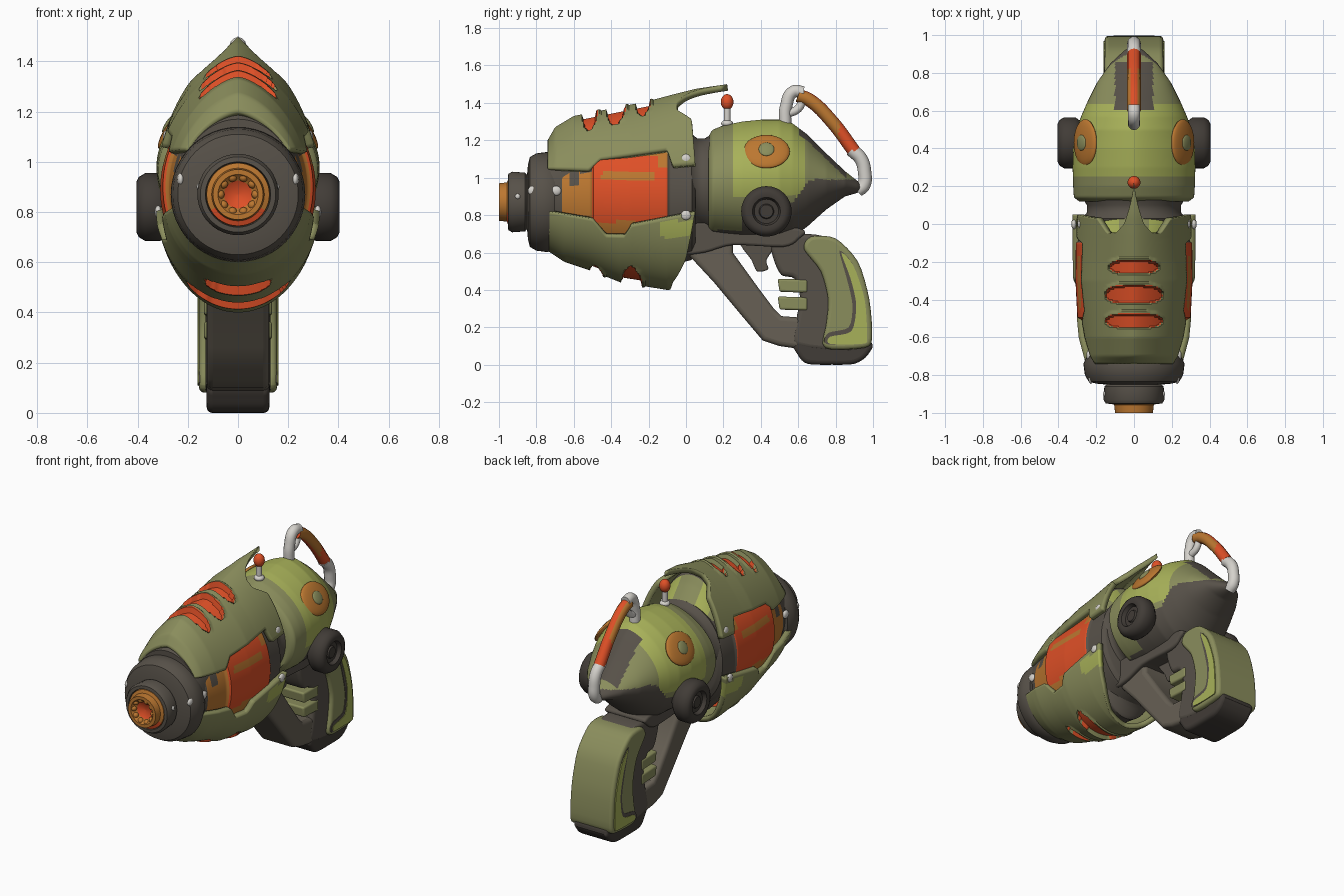
import bpy, bmesh
from math import sin, cos, pi, asin, sqrt, radians, copysign
from mathutils import Vector, Matrix

cube = bpy.data.objects.get("Cube")
if cube:
    bpy.data.objects.remove(cube)


def material(name, *rgb):
    mat = bpy.data.materials.new(name)
    mat.use_nodes = True
    mat.diffuse_color = (*rgb, 1)
    mat.node_tree.nodes["Principled BSDF"].inputs["Base Color"].default_value = (*rgb, 1)
    return mat


OLIVE = material("olive green", .255, .268, .108)
LIME = material("light green", .39, .44, .1)
DARK = material("dark grey", .095, .082, .066)
BROWN = material("warm grey", .135, .117, .09)
BLACK = material("near black", .053, .045, .038)
RED = material("orange red", .74, .08, .02)
ORANGE = material("orange", .5, .185, .03)
WHITE = material("off white", .66, .64, .6)
AXIS = .87      # height of the barrel axis


def interp(table, x, column=1):
    """Linear lookup in a table of rows keyed by their first value."""
    if x <= table[0][0]:
        return table[0][column]
    for a, b in zip(table, table[1:]):
        if x <= b[0]:
            return a[column] + (b[column] - a[column]) * (x - a[0]) / (b[0] - a[0])
    return table[-1][column]


def paint(mesh, mats, rule):
    for mat in mats:
        mesh.materials.append(mat)
    if rule:
        for face in mesh.polygons:
            face.material_index = mats.index(rule(face.center))


def activate(obj):
    bpy.ops.object.select_all(action='DESELECT')
    obj.select_set(True)
    bpy.context.view_layer.objects.active = obj


def from_bmesh(name, bm, mats, rule=None):
    mesh = bpy.data.meshes.new(name)
    bm.to_mesh(mesh)
    bm.free()
    paint(mesh, mats, rule)
    obj = bpy.data.objects.new(name, mesh)
    bpy.context.collection.objects.link(obj)
    activate(obj)
    bpy.ops.object.shade_smooth_by_angle(angle=radians(40))
    return obj


def skin(rows, closed=True):
    """Bridge rows of points; closed rows are capped into a solid."""
    bm = bmesh.new()
    grid = [[bm.verts.new(p) for p in row] for row in rows]
    count = len(rows[0])
    for a, b in zip(grid, grid[1:]):
        for j in range(count if closed else count - 1):
            k = (j + 1) % count
            bm.faces.new((a[j], a[k], b[k], b[j]))
    if closed:
        bm.faces.new(grid[0])
        bm.faces.new(grid[-1])
        bmesh.ops.recalc_face_normals(bm, faces=bm.faces)
    return bm


def lathe(name, profile, mats, rule=None, center=(0, 0, AXIS), along_x=0, sides=48):
    """Turn (distance, radius) pairs about y, or about x with a side sign."""
    rows = []
    for d, r in profile:
        ring = [(r * cos(2 * pi * i / sides), r * sin(2 * pi * i / sides)) for i in range(sides)]
        rows.append([Vector(center) + Vector((d * along_x, u, v) if along_x else (u, d, v)) for u, v in ring])
    return from_bmesh(name, skin(rows), mats, rule)


def pinched(t, pinch):
    return copysign(abs(cos(t)) ** pinch, cos(t))


def loft(name, stations, mats, rule=None, pinch=1, sides=96, steps=100):
    """Rounded sections from rows of (y, half width, top, bottom), upper half pinched."""
    rows, first, last = [], stations[0][0], stations[-1][0]
    for s in range(steps + 1):
        y = first + (last - first) * s / steps
        w, top, low = (interp(stations, y, c) for c in (1, 2, 3))
        angles = [2 * pi * i / sides for i in range(sides)]
        rows.append([(w * pinched(t, pinch if t < pi else 1), y,
                      (top + low) / 2 + (top - low) / 2 * sin(t)) for t in angles])
    return from_bmesh(name, skin(rows), mats, rule)


def shell(name, up, pinch, widths, crown, edge, ends, slots, rule, columns=64):
    """Curved armour plate whose rear edge follows the section, with sunken slots."""
    def in_slot(x, y):
        return any(abs(x) < r and abs(y - c) < h * sqrt(1 - (x / r) ** 4) for c, h, r in slots)
    front, bend, rows = -.74, -.13, []
    for s in range(91):
        row = []
        for j in range(columns + 1):
            f = j / columns
            if s <= 70:     # straight rows, then rows that fan out to the rear edge
                y = front + (bend - front) * s / 70
            else:
                y = bend + (interp(ends, abs(2 * f - 1)) - bend) * (s - 70) / 20
            w, h = interp(widths, y), abs(interp(crown, y) - AXIS)
            start = asin(min(.95, abs(interp(edge, y) - AXIS) / h))
            t = start + f * (pi - 2 * start)
            z = h * sin(t)
            x = w * pinched(t, pinch)
            if in_slot(x, y):
                z -= .028
            elif in_slot(x, y - .02):
                z += .008
            row.append((x, y, AXIS + up * z))
        rows.append(row)
    bm = skin(rows, False)
    bm.faces.ensure_lookup_table()
    middle = bm.faces[len(bm.faces) // 2]
    middle.normal_update()
    if middle.normal.z * up < 0:
        bmesh.ops.reverse_faces(bm, faces=bm.faces)
    obj = from_bmesh(name, bm, [OLIVE, RED, LIME],
                     lambda c: RED if in_slot(c.x, c.y) or in_slot(c.x, c.y - .008) else rule(c))
    mod = obj.modifiers.new("thickness", 'SOLIDIFY')
    mod.thickness, mod.offset = .035, -1


def prism(name, outline, half, mat, x=0, bevel=.025, rounded=True):
    """Side outline of (y, z) points, optionally rounded, extruded across x."""
    pts = [Vector(p) for p in outline]
    if rounded:
        n, curve = len(pts), []
        for i in range(n):
            a, b, c, d = (pts[(i + k) % n] for k in (-1, 0, 1, 2))
            for t in (0, .25, .5, .75):
                curve.append(b + (c - a) * .4 * t * (1 - t) ** 2 - (d - b) * .4 * t * t * (1 - t)
                             + (c - b) * t * t * (3 - 2 * t))
        pts = curve
    obj = from_bmesh(name, skin([[(x + side * half, p.x, p.y) for p in pts] for side in (-1, 1)]), [mat])
    if bevel:
        mod = obj.modifiers.new("soft edges", 'BEVEL')
        mod.width, mod.segments, mod.limit_method = bevel, 4, 'ANGLE'
        mod.angle_limit = radians(50)


def tube(name, path, radius, mats, rule=None):
    curve = bpy.data.curves.new(name, 'CURVE')
    curve.dimensions, curve.bevel_depth, curve.bevel_resolution = '3D', 1, 4
    curve.use_fill_caps = True
    line = curve.splines.new('BEZIER')
    line.bezier_points.add(len(path) - 1)
    for point, (y, z) in zip(line.bezier_points, path):
        point.co, point.radius = (0, y, z), radius
        point.handle_left_type = point.handle_right_type = 'AUTO'
    obj = bpy.data.objects.new(name, curve)
    bpy.context.collection.objects.link(obj)
    activate(obj)
    bpy.ops.object.convert(target='MESH')
    paint(bpy.context.object.data, mats, rule)
    bpy.ops.object.shade_smooth_by_angle(angle=radians(40))


def ball(name, center, size, mat, tilt=0):
    bm = bmesh.new()
    bmesh.ops.create_uvsphere(bm, u_segments=24, v_segments=14, radius=1)
    bm.transform(Matrix.Translation(center) @ Matrix.Rotation(tilt, 4, 'Y') @ Matrix.Diagonal((*size, 1)))
    from_bmesh(name, bm, [mat])


# Nose: stepped collar and glowing muzzle
lathe("nose_collar", [(-.7, .25), (-.74, .268), (-.8, .26), (-.835, .24), (-.845, .2), (-.85, .145),
                      (-.86, .157), (-.93, .162), (-.95, .15), (-.952, .13), (-.92, .125)], [DARK])
lathe("muzzle", [(-.9, .128), (-.95, .125), (-.957, .105), (-1, .1), (-1, .08), (-.97, .055), (-.96, .001)],
      [ORANGE, RED], lambda c: RED if (c.y > -.97 and c.x ** 2 + (c.z - AXIS) ** 2 < .003)
      or (-.956 < c.y < -.95 and c.z < .81) else ORANGE)
for i in range(10):
    t = 2 * pi * i / 10
    ball("muzzle_tooth", (.072 * cos(t), -.98, AXIS + .072 * sin(t)), (.018, .018, .018), ORANGE)


# Inner body and the exposed energy drum
def inner_color(c):
    if c.y < -.07 or c.z < 1.12:
        return DARK
    return LIME if .08 < abs(c.x) < .17 else OLIVE


loft("inner_body", [(-.735, .23, 1.17, .64), (-.6, .24, 1.28, .58), (-.3, .25, 1.34, .5), (-.08, .25, 1.38, .46),
                    (-.04, .25, 1.32, .53), (.04, .25, 1.22, .62)], [DARK, OLIVE, LIME], inner_color)


def drum_color(c):
    if c.y < -.66 or c.y > -.1:
        return DARK
    if c.y < -.5:
        return DARK if c.z > 1.03 or (abs(c.y + .6) < .025 and c.z > .95) else ORANGE
    bar = .99 < c.z < 1.025 and -.46 < c.y < -.17
    low = c.z < .765 and c.y < -.27
    return ORANGE if bar or low or c.z > 1.12 or (c.y > -.15 and c.z > 1.05) else RED


loft("energy_drum", [(-.72, .22, 1.12, .66), (-.66, .245, 1.18, .61), (-.51, .275, 1.24, .56), (-.495, .3, 1.26, .54),
                     (-.3, .31, 1.26, .52), (-.1, .308, 1.26, .52), (-.09, .295, 1.25, .53),
                     (.03, .29, 1.22, .56), (.05, .26, 1.18, .6)], [DARK, ORANGE, RED], drum_color, steps=120)

# Armour shells
shell("upper_shell", 1, 1.3, [(-.74, .26), (-.6, .29), (-.3, .335), (.1, .325)],
      [(-.74, 1.2), (-.7, 1.27), (-.6, 1.33), (-.4, 1.37), (-.2, 1.41), (-.05, 1.45), (.05, 1.475), (.22, 1.5)],
      [(-.74, 1.05), (-.52, 1.04), (-.46, 1.1), (-.1, 1.15), (-.07, 1.06), (.05, 1.07)],
      [(0, .22), (.1, .1), (.2, 0), (.33, -.05), (.45, -.05), (.6, .03), (1, .05)],
      [(-.515, .035, .15), (-.375, .045, .15), (-.23, .033, .13)], lambda c: OLIVE)
shell("lower_shell", -1, 1, [(-.74, .26), (-.6, .3), (-.3, .335), (.1, .325)],
      [(-.74, .61), (-.65, .55), (-.5, .5), (-.35, .44), (-.1, .4), (.1, .4)],
      [(-.74, .82), (-.5, .78), (-.43, .69), (-.33, .69), (-.29, .75), (-.1, .79), (.05, .82)],
      [(0, -.09), (.3, -.07), (.6, 0), (1, .05)],
      [(-.29, .05, .2), (-.48, .03, .13)], lambda c: LIME if c.y > -.14 and .68 < c.z < .77 else OLIVE)

# Neck and rear body
lathe("neck", [(-.05, .24), (.03, .275), (.06, .25), (.1, .25), (.15, .28)], [DARK], center=(0, 0, .96))


def rear_color(c):
    if c.z < .72 or (c.y > .5 and c.z < min(.99, .78 + 1.3 * (c.y - .5))) or (.3 < c.y and c.z < .86):
        return DARK
    if c.y > .64 or (c.y > .6 and abs(c.x) < .1):
        return DARK if abs(c.x) < .1 and c.y < .86 else OLIVE
    return LIME if c.y > .25 and c.z > .9 else OLIVE


loft("rear_body", [(.12, .29, 1.22, .7), (.14, .318, 1.255, .68), (.2, .322, 1.28, .67), (.3, .325, 1.3, .66),
                   (.4, .322, 1.31, .66), (.5, .305, 1.31, .66), (.57, .28, 1.29, .68), (.65, .245, 1.23, .74),
                   (.75, .195, 1.13, .83), (.85, .125, 1.035, .9), (.92, .05, .98, .92), (.94, .015, .96, .93)],
     [DARK, OLIVE, LIME], rear_color, pinch=1.3)

# Side details on both sides: spot lenses, knobs and studs
for side in (1, -1):
    ball("spot_lens", (side * .258, .43, 1.14), (.026, .125, .105), ORANGE, -side * radians(33))
    ball("spot_center", (side * .278, .43, 1.152), (.011, .042, .042), OLIVE, -side * radians(33))
    lathe("side_knob", [(.26, .09), (.29, .12), (.31, .135), (.37, .135), (.395, .12), (.405, .1), (.4, .075),
                        (.375, .065), (.375, .04), (.385, .035), (.385, .001)],
          [BLACK], center=(0, .43, .82), along_x=side, sides=32)
    for name, x, y, z in (("shell_stud", .285, 0, 1.1), ("shell_stud", .318, 0, .8), ("drum_stud", .238, -.695, .93),
                          ("collar_stud", .228, -.818, .93), ("nose_stud", .155, -.9, .9)):
        ball(name, (side * x, y, z), (.014, .028, .026) if x > .2 else (.01, .014, .014), WHITE)

# Antenna and carrying loop
tube("antenna_stem", [(.22, 1.26), (.22, 1.32), (.22, 1.38)], .018, [WHITE])
ball("antenna_base", (0, .22, 1.29), (.032, .032, .02), WHITE)
ball("antenna_tip", (0, .22, 1.405), (.034, .034, .042), RED)
tube("loop_upper_claw", [(.53, 1.28), (.535, 1.38), (.575, 1.46), (.63, 1.455)], .033, [WHITE])
tube("loop_upper_thumb", [(.54, 1.34), (.6, 1.37), (.625, 1.42)], .022, [WHITE])
tube("loop_handle", [(.6, 1.44), (.66, 1.415), (.78, 1.3), (.9, 1.14)], .036, [RED, ORANGE],
     lambda c: ORANGE if abs(c.x) > .02 and c.y < .82 else RED)
tube("loop_lower_claw", [(.885, 1.15), (.935, 1.1), (.955, 1.03), (.95, .96), (.915, .93)], .036, [WHITE])

# Frame, trigger guard and trigger
prism("lower_frame", [(-.06, .76), (-.02, .6), (.1, .6), (.25, .64), (.52, .63), (.6, .67), (.6, .73)], .15, DARK)
prism("trigger_guard", [(-.02, .68), (.02, .58), (.15, .44), (.3, .26), (.41, .13), (.5, .1), (.64, .08),
                        (.64, .25), (.51, .26), (.47, .3), (.38, .42), (.25, .6), (.25, .7)],
      .125, BROWN, rounded=False)
prism("trigger", [(.29, .66), (.35, .56), (.38, .5), (.44, .51), (.43, .56), (.48, .66)], .05, DARK, bevel=.015)

# Grip
prism("grip_core", [(.46, .66), (.47, .56), (.51, .48), (.58, .46), (.61, .36), (.59, .24), (.59, .1), (.95, .08),
                    (.96, .3), (.9, .52), (.78, .67), (.62, .7)], .13, DARK)
prism("grip_base", [(.59, .13), (.6, .05), (.65, .005), (.78, 0), (.9, .005), (.97, .05), (.98, .13)], .125, BLACK,
      bevel=.045)
prism("grip_cover", [(.63, .62), (.67, .685), (.8, .675), (.92, .55), (.98, .35), (.995, .14), (.95, .09), (.74, .09),
                     (.75, .22), (.76, .35), (.72, .5)], .155, OLIVE, bevel=.02)
for side in (1, -1):
    prism("grip_groove", [(.82, .61), (.89, .54), (.95, .35), (.965, .14), (.94, .115), (.75, .11), (.76, .17),
                          (.87, .2), (.89, .32), (.86, .46)], .003, DARK, side * .155, 0)
    prism("grip_inlay", [(.83, .6), (.895, .53), (.955, .35), (.968, .14), (.94, .112), (.77, .112), (.77, .15),
                         (.885, .18), (.91, .32), (.88, .46)], .003, LIME, side * .158, 0)
for z in (.325, .42):
    prism("finger_ridge", [(.5, z - .03), (.65, z - .035), (.65, z + .035), (.49, z + .04)], .135, OLIVE,
          bevel=.012, rounded=False)
